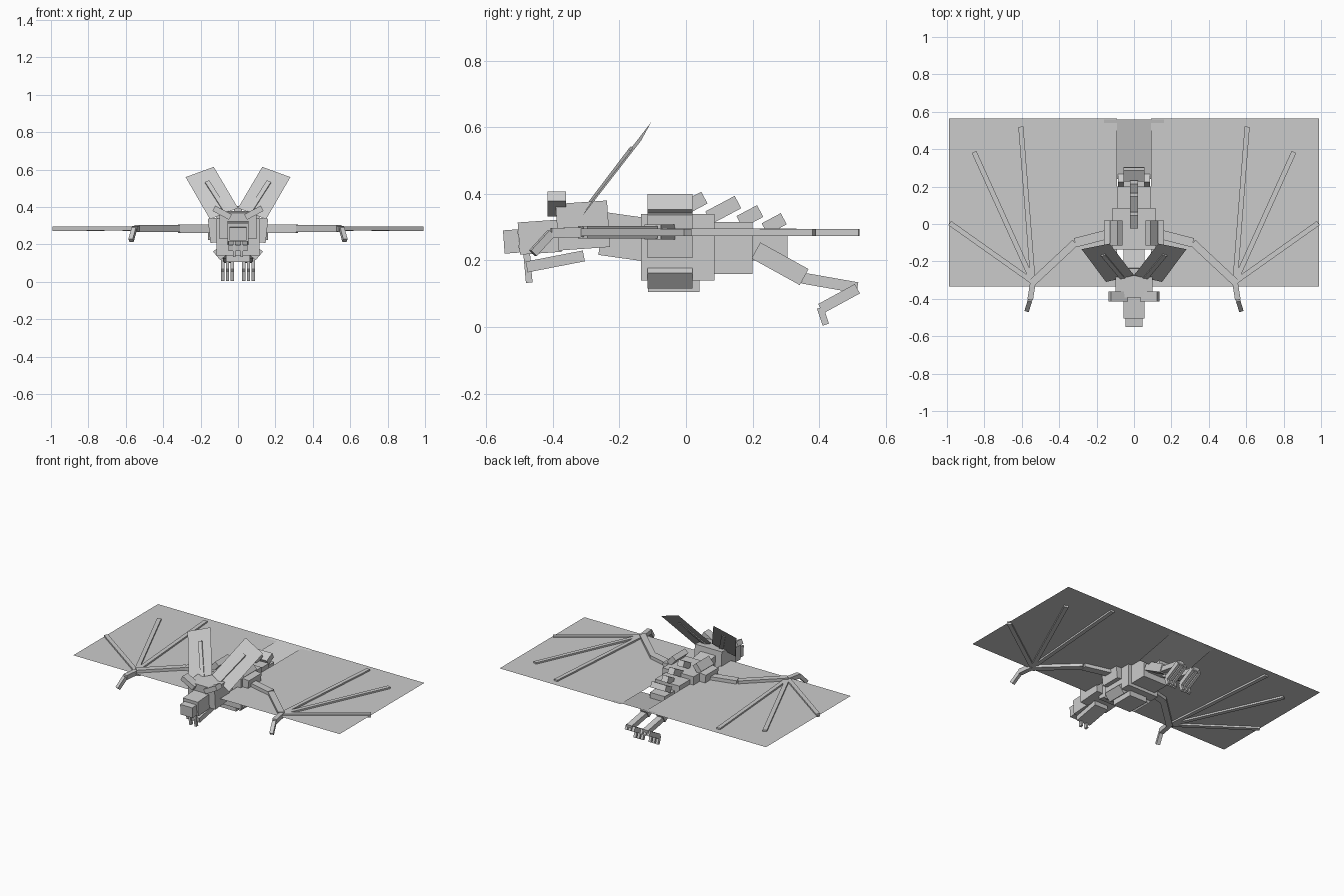
import bpy
import math
from mathutils import Matrix, Vector, Euler

if "Cube" in bpy.data.objects:
    bpy.data.objects.remove(bpy.data.objects["Cube"])

grey = bpy.data.materials.new("grey")
grey.diffuse_color = (0.6, 0.6, 0.6, 1)
grey.use_nodes = True
grey.node_tree.nodes["Principled BSDF"].inputs["Base Color"].default_value = grey.diffuse_color


def mesh(name, verts, faces):
    me = bpy.data.meshes.new(name)
    me.from_pydata(verts, [], faces)
    me.materials.append(grey)
    ob = bpy.data.objects.new(name, me)
    bpy.context.collection.objects.link(ob)
    return ob


FACES = [(0, 1, 3, 2), (4, 6, 7, 5), (0, 4, 5, 1),
         (2, 3, 7, 6), (0, 2, 6, 4), (1, 5, 7, 3)]


def solid(name, m, size):
    corners = [m @ Vector((x * size[0], y * size[1], z * size[2]))
               for x in (-.5, .5) for y in (-.5, .5) for z in (-.5, .5)]
    return mesh(name, corners, FACES)


def box(name, loc, size, rx=0, ry=0, rz=0):
    r = Euler([math.radians(a) for a in (rx, ry, rz)]).to_matrix().to_4x4()
    return solid(name, Matrix.Translation(loc) @ r, size)


def bar(name, a, b, w, h, up=(0, 0, 1)):
    """Box running from a to b, w wide and h thick along up."""
    a, b = Vector(a), Vector(b)
    d = (b - a).normalized()
    side = d.cross(Vector(up)).normalized()
    m = Matrix((side, d, side.cross(d))).transposed().to_4x4()
    return solid(name, Matrix.Translation((a + b) / 2) @ m, (w, (b - a).length, h))


# Torso and tail end
box("chest", (0, -.025, .24), (.23, .22, .2))
box("abdomen", (0, .14, .2375), (.18, .12, .155))
box("rump", (0, .25, .2375), (.11, .11, .075))
box("belly_keel", (0, -.037, .125), (.13, .155, .04))
box("neck", (0, -.19, .272), (.11, .13, .13), rx=-8)

# Row of raised plates on the back
for i, (y, z, l, t) in enumerate([(.02, .37, .08, .04), (.112, .352, .1, .042),
                                  (.192, .332, .07, .04), (.265, .31, .065, .038)]):
    box(f"back_plate_{i}", (0, y, z), (.11 if i == 3 else .045, l, t), rx=28)

# Head
box("head", (0, -.31, .305), (.2, .155, .14), rx=4)
box("snout", (0, -.44, .27), (.11, .125, .097), rx=4)
box("nose", (0, -.525, .257), (.09, .045, .07), rx=4)
box("jaw", (0, -.393, .197), (.1, .175, .033), rx=11)

for s, side in ((1, "left"), (-1, "right")):
    box(f"{side}_tooth", (s * .02, -.475, .178), (.015, .02, .09), rx=5)
    box(f"{side}_brow", (s * .085, -.388, .37), (.1, .055, .032), ry=-28 * s)

    # Ears with a central rib
    ear = [(.13, -.105, .615), (.28, -.135, .56), (.15, -.31, .335), (0, -.275, .395)]
    mesh(f"{side}_ear", [(s * x, y, z) for x, y, z in ear], [(0, 1, 2, 3)])
    bar(f"{side}_ear_rib", (s * .165, -.165, .535), (s * .06, -.29, .37), .025, .012,
        (0, -.75, .6))

    # Flight muscles around the chest
    box(f"{side}_upper_muscle", (s * .095, -.048, .365), (.06, .135, .035), ry=50 * s)
    box(f"{side}_side_muscle", (s * .132, -.048, .275), (.045, .135, .13), ry=6 * s)
    box(f"{side}_lower_muscle", (s * .095, -.048, .155), (.06, .135, .05), ry=-50 * s)

    # Wing arm, fingers and thumb
    wrist = (s * .54, -.31, .285)
    elbow = (s * .315, -.1, .285)
    bar(f"{side}_upper_arm", (s * .1, -.045, .285), elbow, .05, .045)
    bar(f"{side}_forearm", elbow, wrist, .04, .038)
    for i, tip in enumerate([(.985, .005), (.855, .385), (.605, .52)]):
        bar(f"{side}_finger_{i}", wrist, (s * tip[0], tip[1], .284), .027, .022)
    knuckle = (s * .555, -.405, .282)
    bar(f"{side}_thumb", wrist, knuckle, .03, .03)
    bar(f"{side}_thumb_claw", knuckle, (s * .572, -.46, .222), .024, .024)

    # Wing membrane
    mesh(f"{side}_wing", [(s * .09, -.335, .285), (s * .99, -.335, .285),
                          (s * .99, .565, .285), (s * .09, .565, .285)], [(0, 1, 2, 3)])

    # Hind legs with three hooked toes each
    x = s * .06
    bar(f"{side}_thigh", (x, .21, .23), (x, .355, .15), .05, .055)
    bar(f"{side}_shin", (x, .35, .147), (x, .515, .118), .04, .033)
    for i in range(3):
        tx = s * (.03 + .026 * i)
        bar(f"{side}_foot_{i}", (tx, .515, .115), (tx, .405, .055), .018, .032)
        bar(f"{side}_toe_{i}", (tx, .403, .058), (tx, .42, .007), .018, .02)

# Tail membrane, rising slightly toward the back
mesh("tail_membrane", [(-.16, .24, .225), (.16, .24, .225),
                       (.16, .56, .289), (-.16, .56, .289)], [(0, 1, 2, 3)])
